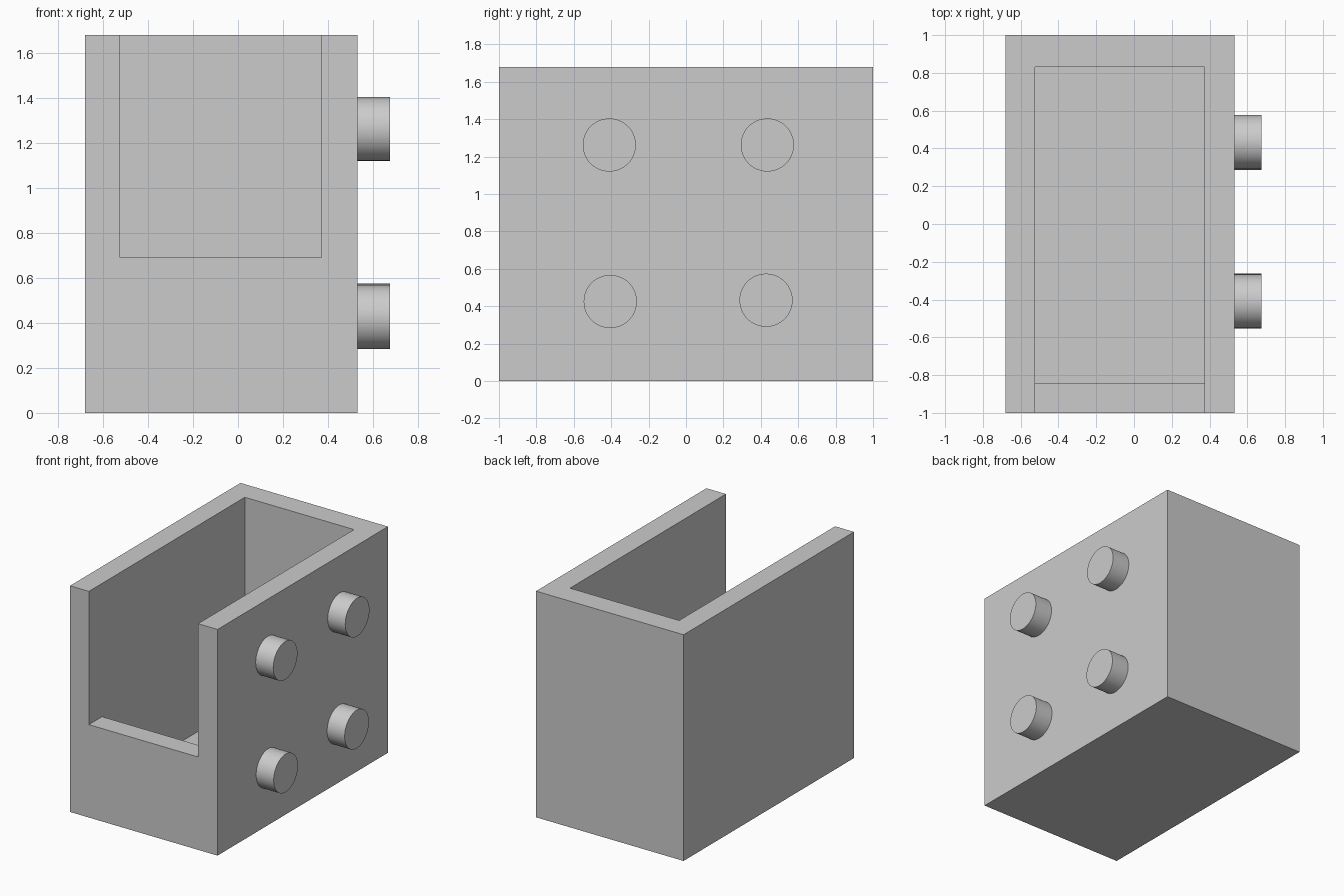
import bpy
from math import pi

cube = bpy.data.objects.get("Cube")
if cube:
    bpy.data.objects.remove(cube, do_unlink=True)

grey = bpy.data.materials.new("plain grey")
grey.use_nodes = True
grey.diffuse_color = (0.6, 0.6, 0.6, 1)
grey.node_tree.nodes["Principled BSDF"].inputs["Base Color"].default_value = (0.6, 0.6, 0.6, 1)


def box(name, low, high):
    """Box between two opposite corners."""
    centre = [(a + b) / 2 for a, b in zip(low, high)]
    bpy.ops.mesh.primitive_cube_add(size=1, location=centre)
    obj = bpy.context.object
    obj.name = name
    obj.scale = [b - a for a, b in zip(low, high)]
    bpy.ops.object.transform_apply(location=True, rotation=False, scale=True)
    obj.data.materials.append(grey)
    return obj


def cut(target, cutter):
    """Subtract the cutter from the target, then remove it."""
    cutter.hide_render = True
    mod = target.modifiers.new("cut", "BOOLEAN")
    mod.operation = "DIFFERENCE"
    mod.solver = "EXACT"
    mod.object = cutter
    bpy.context.view_layer.objects.active = target
    bpy.ops.object.modifier_apply(modifier=mod.name)
    bpy.data.objects.remove(cutter, do_unlink=True)


# Open-topped body: deep cavity plus a shallower opening through the front wall
LEFT, RIGHT = -0.525, 0.372
FLOOR, SILL = 0.15, 0.69
body = box("body", (-0.68, -1, 0), (0.532, 1, 1.68))
cut(body, box("cavity_cutter", (LEFT, -0.845, FLOOR), (RIGHT, 0.83, 2)))
cut(body, box("front_opening_cutter", (LEFT, -1.2, SILL), (RIGHT, -0.5, 2)))

# Four round pegs on the side wall
SIDE, TIP = 0.522, 0.676
pegs = {
    "upper_front_peg": (-0.41, 1.262),
    "upper_back_peg": (0.435, 1.262),
    "lower_front_peg": (-0.405, 0.425),
    "lower_back_peg": (0.428, 0.432),
}
for name, (y, z) in pegs.items():
    bpy.ops.mesh.primitive_cylinder_add(
        vertices=64, radius=0.142, depth=TIP - SIDE,
        location=((SIDE + TIP) / 2, y, z), rotation=(0, pi / 2, 0))
    peg = bpy.context.object
    peg.name = name
    peg.data.materials.append(grey)
    bpy.ops.object.shade_smooth_by_angle()
